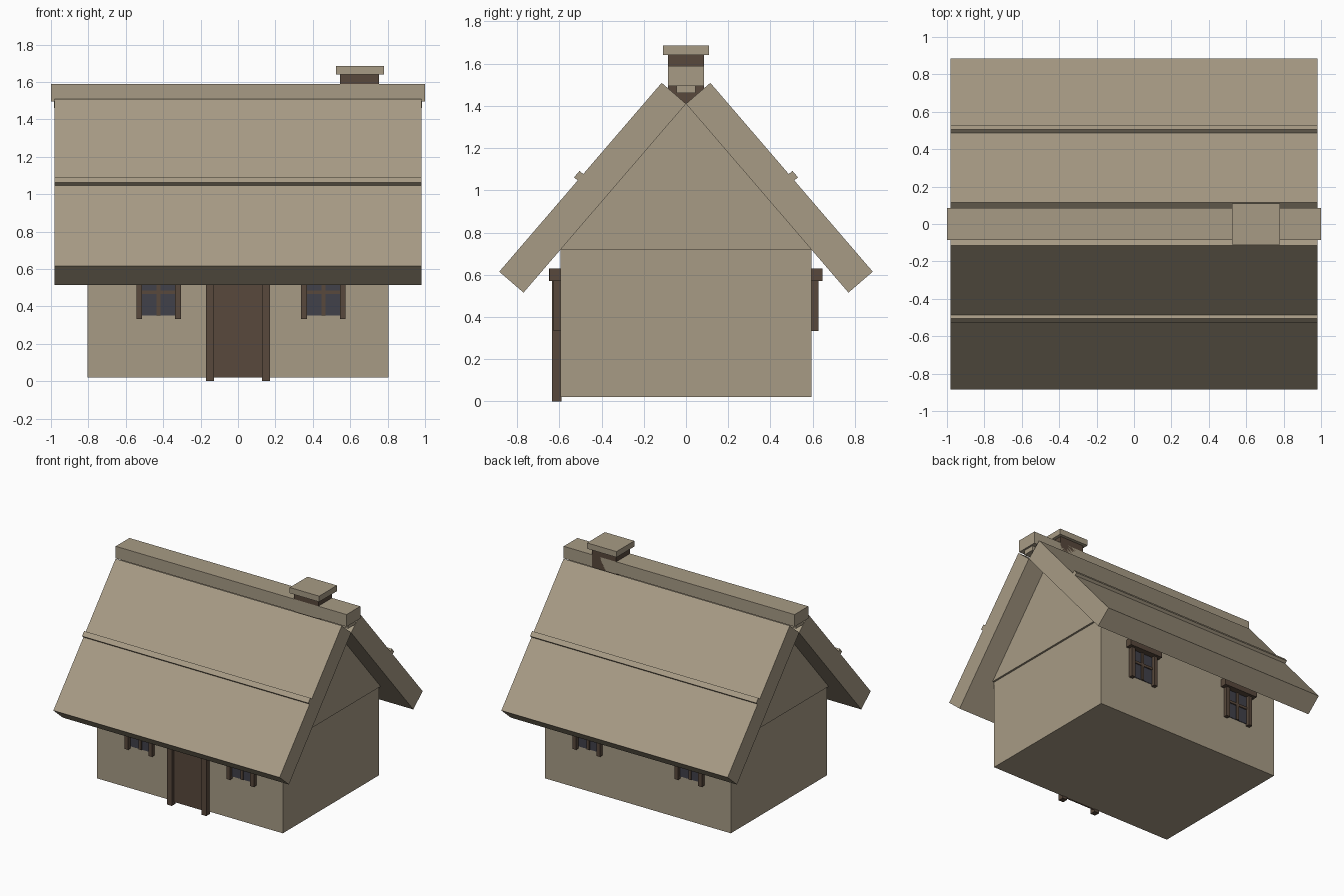
import bpy
import bmesh
from mathutils import Vector

cube = bpy.data.objects.get("Cube")
if cube:
    bpy.data.objects.remove(cube, do_unlink=True)


def material(name, r, g, b):
    m = bpy.data.materials.new(name)
    m.use_nodes = True
    m.diffuse_color = (r, g, b, 1)
    m.node_tree.nodes["Principled BSDF"].inputs["Base Color"].default_value = (r, g, b, 1)
    return m


TAN = material("tan_plaster_and_thatch", 0.39, 0.33, 0.235)
WOOD = material("dark_wood", 0.098, 0.066, 0.045)
GLASS = material("dark_glass", 0.052, 0.052, 0.068)


def prism(name, profile, half_x, mat):
    """Extrude a closed (y, z) profile along x, centred on x = 0."""
    bm = bmesh.new()
    face = bm.faces.new([bm.verts.new((-half_x, y, z)) for y, z in profile])
    ext = bmesh.ops.extrude_face_region(bm, geom=[face])
    moved = [v for v in ext["geom"] if isinstance(v, bmesh.types.BMVert)]
    bmesh.ops.translate(bm, verts=moved, vec=(2 * half_x, 0, 0))
    bmesh.ops.recalc_face_normals(bm, faces=bm.faces)
    mesh = bpy.data.meshes.new(name)
    bm.to_mesh(mesh)
    bm.free()
    mesh.materials.append(mat)
    obj = bpy.data.objects.new(name, mesh)
    bpy.context.collection.objects.link(obj)
    return obj


def box(name, x, y, z, mat):
    """Box from (min, max) ranges."""
    obj = prism(name, [(y[0], z[0]), (y[1], z[0]), (y[1], z[1]), (y[0], z[1])],
                (x[1] - x[0]) / 2, mat)
    obj.location.x = (x[0] + x[1]) / 2
    return obj


WALL_Y = 0.595
EAVE_Z, APEX_Z = 0.72, 1.41

# Walls and gable block
box("walls", (-0.805, 0.805), (-WALL_Y, WALL_Y), (0.02, EAVE_Z), TAN)
prism("gable", [(-WALL_Y, EAVE_Z), (WALL_Y, EAVE_Z), (0, APEX_Z)], 0.82, TAN)

# Thick roof slabs, each with a batten along it
apex = Vector((0, APEX_Z))
down = Vector((0.77, 0.515 - APEX_Z)).normalized()
out = Vector((-down.y, down.x))
SLAB = 0.152


def roof_piece(name, side, start, end, low, high):
    corners = [apex + down * s + out * t
               for s, t in ((start, low), (end, low), (end, high), (start, high))]
    prism(name, [(side * c.x, c.y) for c in corners], 0.98, TAN)


for label, side in (("front", -1), ("back", 1)):
    roof_piece(label + "_roof", side, 0, 1.18, 0, SLAB)
    roof_piece(label + "_roof_batten", side, 0.57, 0.61, SLAB - 0.01, SLAB + 0.023)

# Ridge and chimney
box("ridge_cap", (-1, 1), (-0.085, 0.085), (1.495, 1.59), TAN)
box("ridge_beam", (-0.985, 0.985), (-0.045, 0.045), (1.46, 1.495), TAN)
box("chimney", (0.545, 0.755), (-0.085, 0.085), (1.2, 1.64), WOOD)
box("chimney_cap", (0.525, 0.78), (-0.11, 0.11), (1.64, 1.685), TAN)


def wall_box(name, side, x, depth, z, mat):
    """Box standing out from the front (-1) or back (1) wall."""
    y = sorted((side * (WALL_Y - 0.005), side * (WALL_Y + depth)))
    return box(name, x, y, z, mat)


# Windows
def window(name, side, cx):
    wall_box(name + "_glass", side, (cx - 0.09, cx + 0.09), 0.004, (0.35, 0.57), GLASS)
    wall_box(name + "_mullion", side, (cx - 0.011, cx + 0.011), 0.012, (0.35, 0.57), WOOD)
    wall_box(name + "_crossbar", side, (cx - 0.09, cx + 0.09), 0.012, (0.465, 0.485), WOOD)
    for label, s in (("left", 1), ("right", -1)):
        x = sorted((cx + s * 0.088, cx + s * 0.119))
        wall_box(name + "_post_" + label, side, x, 0.032, (0.333, 0.57), WOOD)
    wall_box(name + "_lintel", side, (cx - 0.145, cx + 0.145), 0.052, (0.57, 0.63), WOOD)


for label, side in (("front", -1), ("back", 1)):
    window(label + "_window_a", side, side * 0.425)
    window(label + "_window_b", side, side * -0.457)

# Door
wall_box("door", -1, (-0.13, 0.13), 0.012, (0.02, 0.57), WOOD)
for label, s in (("left", 1), ("right", -1)):
    wall_box("door_post_" + label, -1, sorted((s * 0.128, s * 0.17)), 0.04, (0, 0.57), WOOD)
wall_box("door_lintel", -1, (-0.2, 0.2), 0.055, (0.57, 0.63), WOOD)
